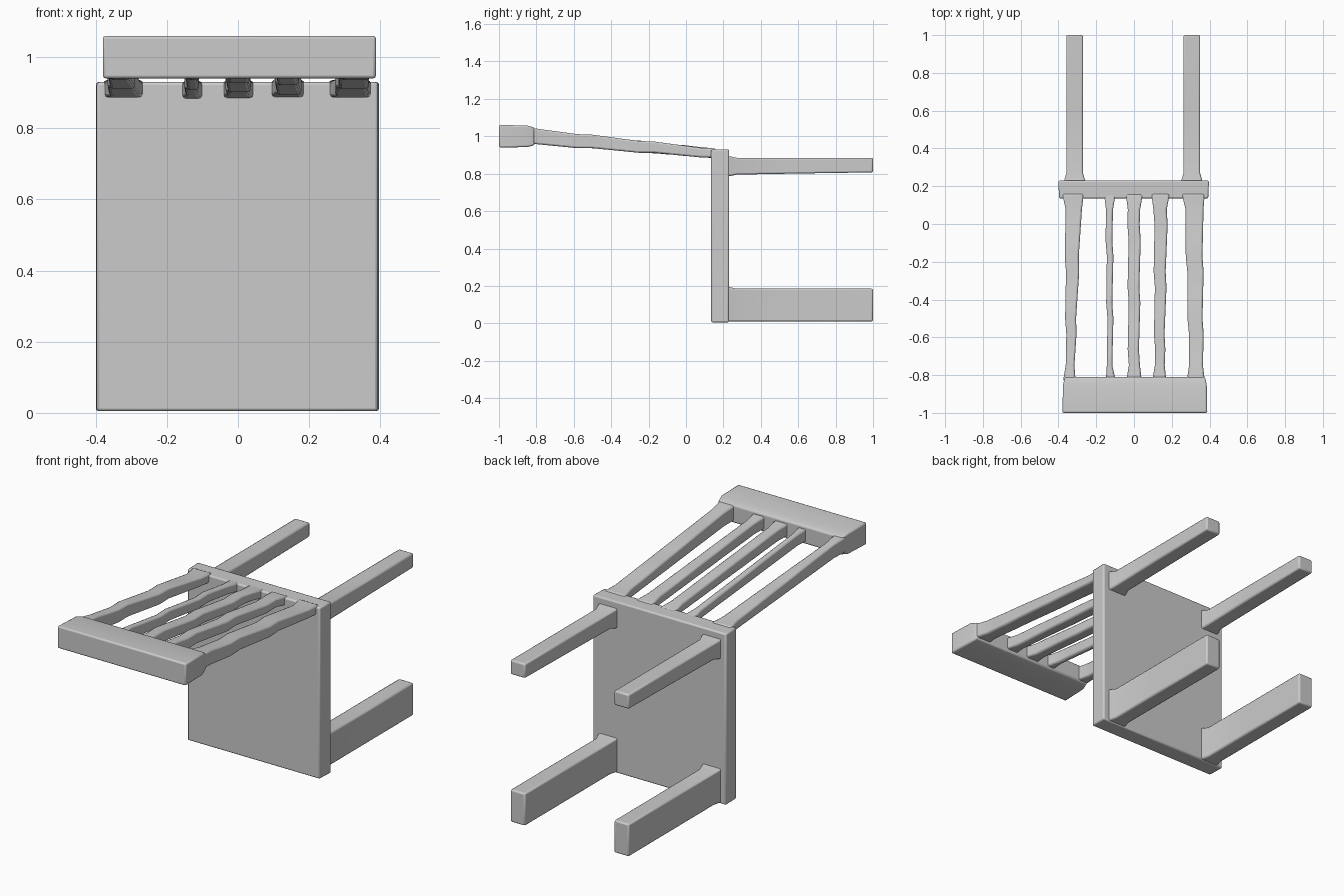
import bpy, bmesh

if "Cube" in bpy.data.objects:
    bpy.data.objects.remove(bpy.data.objects["Cube"])


def loft(name, sections, bevel=0.008):
    """Rectangular sections (y, x0, x1, z0, z1) joined along y."""
    bm = bmesh.new()
    rings = [[bm.verts.new(p) for p in ((x0, y, z0), (x1, y, z0), (x1, y, z1), (x0, y, z1))]
             for y, x0, x1, z0, z1 in sections]
    for a, b in zip(rings, rings[1:]):
        for i in range(4):
            j = (i + 1) % 4
            bm.faces.new((a[i], a[j], b[j], b[i]))
    bm.faces.new(rings[0][::-1])
    bm.faces.new(rings[-1])
    bmesh.ops.recalc_face_normals(bm, faces=bm.faces)
    me = bpy.data.meshes.new(name)
    bm.to_mesh(me)
    bm.free()
    ob = bpy.data.objects.new(name, me)
    bpy.context.collection.objects.link(ob)
    mod = ob.modifiers.new("soft_edges", 'BEVEL')
    mod.width = bevel
    mod.segments = 2
    mod.limit_method = 'ANGLE'
    mod.angle_limit = 0.7
    bpy.context.view_layer.objects.active = ob
    ob.select_set(True)
    bpy.ops.object.shade_smooth_by_angle(angle=0.6)
    ob.select_set(False)
    return ob


# Seat panel, standing upright because the chair lies on its back
loft("seat", [(0.135, -0.397, 0.393, 0.005, 0.93), (0.23, -0.4, 0.397, 0.005, 0.93)])

# Four legs reaching backwards; the lower pair is deeper
for side, x0, x1 in (("left", -0.358, -0.27), ("right", 0.262, 0.35)):
    for pair, z0, z1 in (("upper", 0.807, 0.885), ("lower", 0.01, 0.185)):
        low = 0.02 if pair == "upper" else 0
        loft(f"{pair}_{side}_leg", [
            (0.21, x0 - 0.012, x1 + 0.012, z0 - low, z1 + 0.012),
            (0.235, x0 - 0.01, x1 + 0.01, z0 - low, z1 + 0.008),
            (0.27, x0, x1, z0 - low * 0.6, z1),
            (0.6, x0, x1, z0 - low * 0.3, z1),
            (1.0, x0, x1, z0, z1)])

# Top rail of the backrest
loft("top_rail", [(-1.0, -0.38, 0.388, 0.94, 1.06),
                  (-0.85, -0.375, 0.385, 0.942, 1.058),
                  (-0.81, -0.365, 0.375, 0.952, 1.046)])

# Backrest posts and slats: x range at the rail, then at the seat
bars = {
    "left_post": (-0.36, -0.318, -0.365, -0.275),
    "left_slat": (-0.14, -0.112, -0.15, -0.112),
    "middle_slat": (-0.03, 0.028, -0.032, 0.034),
    "right_slat": (0.11, 0.16, 0.105, 0.178),
    "right_post": (0.295, 0.366, 0.268, 0.365),
}
for k, (name, (a0, a1, b0, b1)) in enumerate(bars.items()):
    half = 0.042 if "post" in name else 0.034
    sections = []
    steps = 12
    for i in range(steps + 1):
        t = i / steps
        y = -0.83 + t * 0.99
        flare = 0.012 if i in (0, steps) else 0.0
        wob = 0.003 * ((i * 5 + k * 3) % 4 - 1.5) / 1.5      # hand-carved waviness
        zc = 1.0 - 0.092 * t
        h = half - (half - 0.024) * t
        sections.append((y, a0 + (b0 - a0) * t + wob - flare,
                         a1 + (b1 - a1) * t + wob + flare,
                         zc - h - wob, zc + h - wob))
    loft(name, sections, 0.009)
